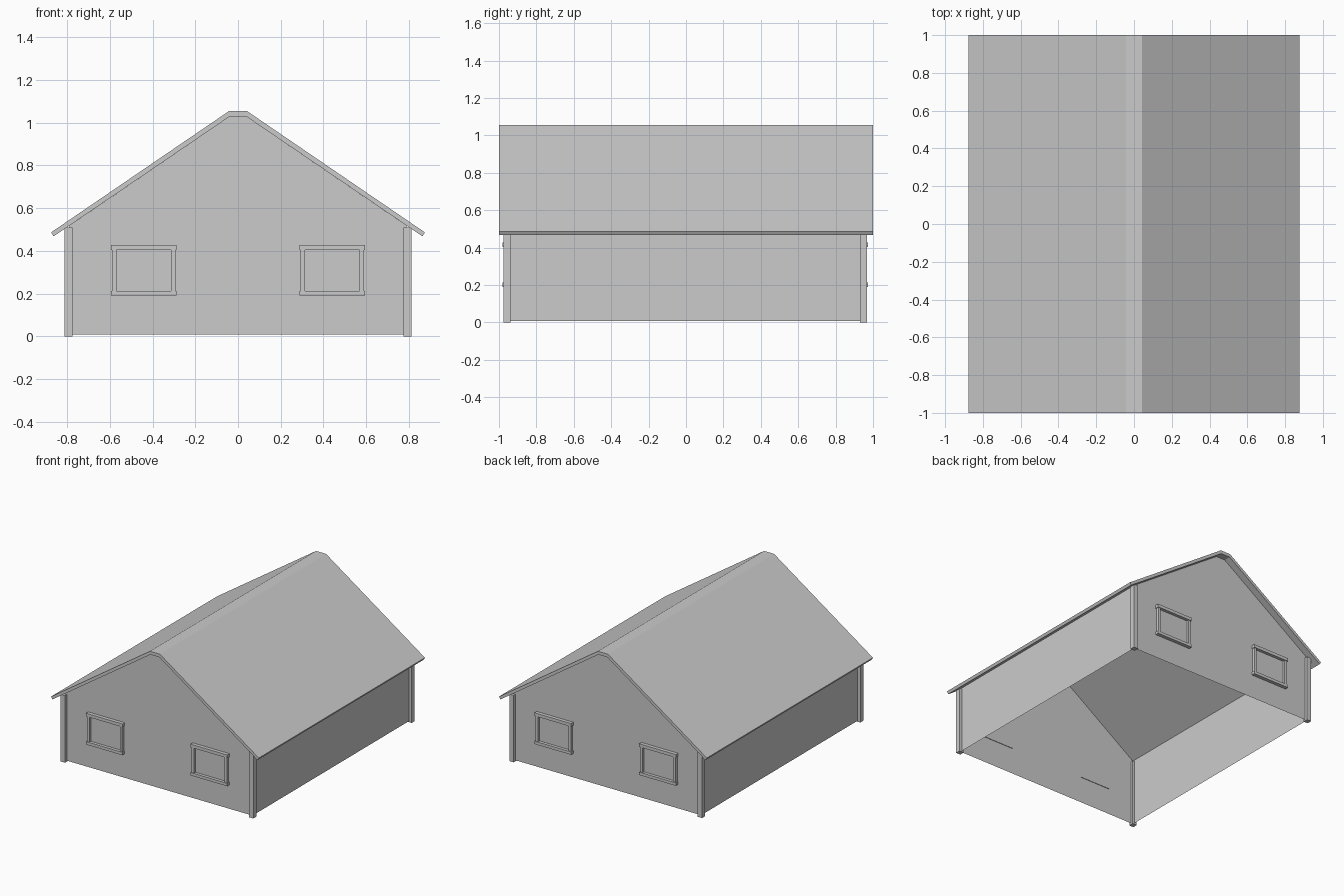
import bpy, bmesh
from mathutils import Vector

cube = bpy.data.objects.get("Cube")
if cube:
    bpy.data.objects.remove(cube, do_unlink=True)

grey = bpy.data.materials.new("plain_grey")
grey.use_nodes = True
GREY = (0.6, 0.6, 0.6, 1)
grey.diffuse_color = GREY
grey.node_tree.nodes["Principled BSDF"].inputs["Base Color"].default_value = GREY

WALL_X, WALL_Y = 0.79, 0.95      # wall planes
SHIFT = -0.004                   # body sits slightly forward under the roof


def finish(name, bm):
    bmesh.ops.recalc_face_normals(bm, faces=bm.faces)
    mesh = bpy.data.meshes.new(name)
    bm.to_mesh(mesh)
    bm.free()
    mesh.materials.append(grey)
    obj = bpy.data.objects.new(name, mesh)
    bpy.context.collection.objects.link(obj)
    return obj


def box(name, low, high):
    bm = bmesh.new()
    bmesh.ops.create_cube(bm, size=1)
    low, high = Vector(low), Vector(high)
    for v in bm.verts:
        v.co = (low + high) / 2 + v.co * (high - low)
    return finish(name, bm)


def extrude_profile(name, points, y0, y1, keep=lambda face: True):
    """Extrude an x-z profile along y, keeping only the wanted faces."""
    bm = bmesh.new()
    cap = bm.faces.new([bm.verts.new((x, y0, z)) for x, z in points])
    result = bmesh.ops.extrude_face_region(bm, geom=[cap], use_keep_orig=True)
    moved = [g for g in result["geom"] if isinstance(g, bmesh.types.BMVert)]
    bmesh.ops.translate(bm, verts=moved, vec=(0, y1 - y0, 0))
    bmesh.ops.recalc_face_normals(bm, faces=bm.faces)
    unwanted = [f for f in bm.faces if not keep(f)]
    bmesh.ops.delete(bm, geom=unwanted, context="FACES")
    return finish(name, bm)


def mirrored(half):
    return half + [(-x, z) for x, z in reversed(half)]


# Roof: a thin folded slab with a flat ridge
top = mirrored([(0.875, 0.487), (0.042, 1.055)])
under = mirrored([(0.864, 0.468), (0.038, 1.03)])
extrude_profile("roof", top + under[::-1], -1, 1)

# Walls: a thin shell, open at the bottom and under the roof
wall_half = [(WALL_X, 0.008), (WALL_X, 0.518), (0.038, 1.03)]
extrude_profile("walls", mirrored(wall_half), -WALL_Y + SHIFT, WALL_Y + SHIFT,
                keep=lambda f: abs(f.normal.z) < 0.1)

# Corner posts
for sx, side in ((1, "left"), (-1, "right")):
    for sy, end in ((-1, "front"), (1, "back")):
        x0, x1 = sorted((sx * 0.775, sx * 0.812))
        y0, y1 = sorted((sy * 0.934 + SHIFT, sy * 0.971 + SHIFT))
        box(f"{end}_{side}_post", (x0, y0, 0), (x1, y1, 0.51))


# Windows: a pane with two side boards and wider top and bottom boards
def window(name, cx, sy):
    def part(label, x0, x1, z0, z1, inner, outer):
        y0, y1 = sorted((sy * inner + SHIFT, sy * outer + SHIFT))
        box(f"{name}_{label}", (cx + x0, y0, z0), (cx + x1, y1, z1))

    part("pane", -0.128, 0.128, 0.21, 0.405, WALL_Y - 0.004, WALL_Y + 0.004)
    for s, label in ((-1, "side_a"), (1, "side_b")):
        a, b = sorted((s * 0.128, s * 0.148))
        part(label, a, b, 0.21, 0.405, WALL_Y, 0.972)
    part("sill", -0.154, 0.154, 0.19, 0.212, WALL_Y, 0.977)
    part("head", -0.154, 0.154, 0.404, 0.428, WALL_Y, 0.977)


for sy, end in ((-1, "front"), (1, "back")):
    for sx, side in ((1, "left"), (-1, "right")):
        window(f"{end}_{side}_window", sx * 0.441, sy)
